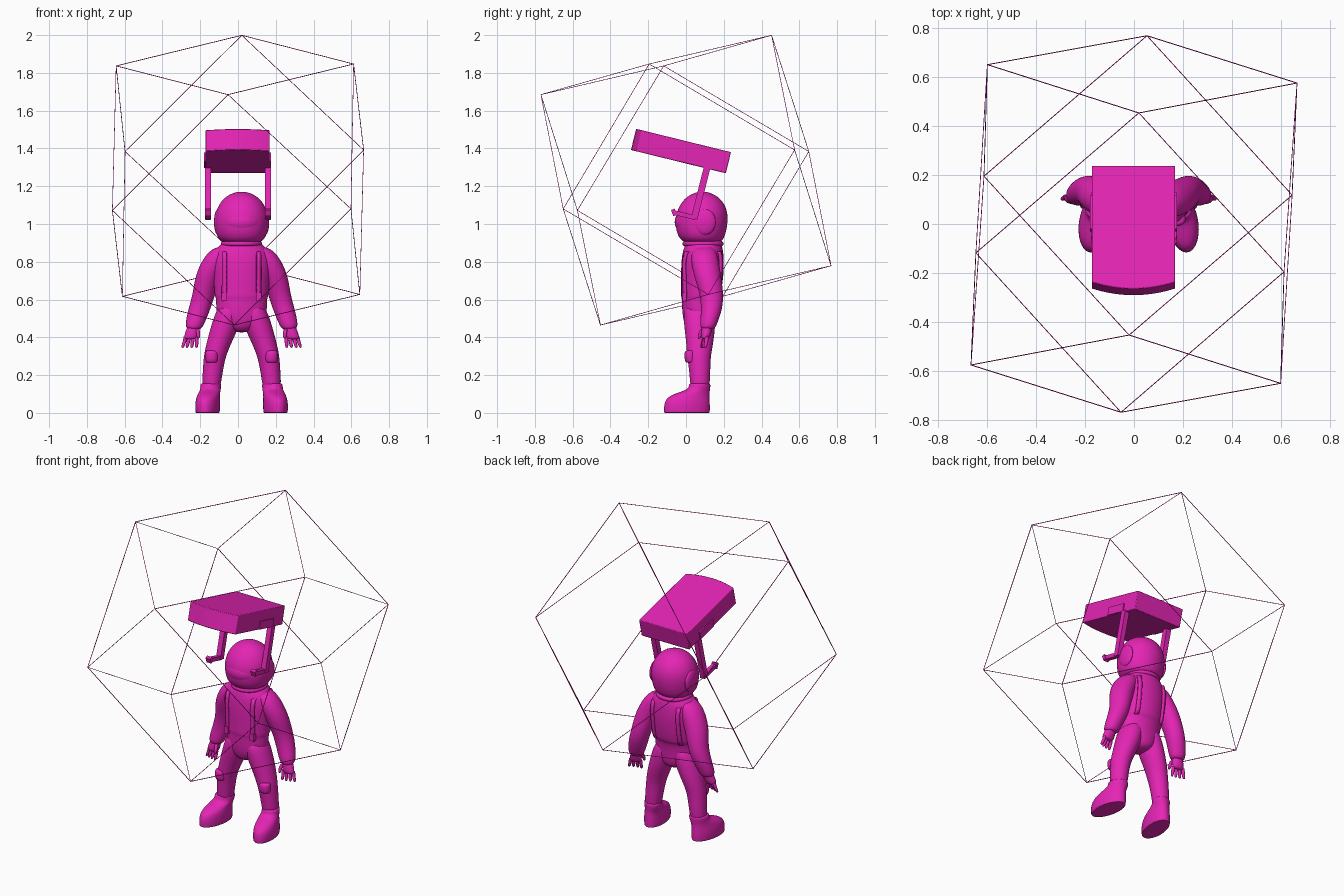
import bpy, bmesh, math
from mathutils import Vector, Matrix

CX = 0.019          # the figure stands slightly off centre
mat = bpy.data.materials.new("magenta")
mat.diffuse_color = (0.78, 0.018, 0.46, 1)


def add(name, bm, smooth=True, angle=40):
    bmesh.ops.recalc_face_normals(bm, faces=bm.faces)
    me = bpy.data.meshes.new(name)
    bm.to_mesh(me)
    bm.free()
    me.materials.append(mat)
    ob = bpy.data.objects.new(name, me)
    bpy.context.collection.objects.link(ob)
    if smooth:
        bpy.ops.object.select_all(action='DESELECT')
        ob.select_set(True)
        bpy.context.view_layer.objects.active = ob
        bpy.ops.object.shade_smooth_by_angle(angle=math.radians(angle))
    return ob


def loft(name, rings, n=16, sub=2):
    """Stack of horizontal ellipses: (x, y, z, rx, ry)."""
    bm = bmesh.new()
    loops = []
    for x, y, z, rx, ry in rings:
        loops.append([bm.verts.new((x + rx * math.cos(t), y + ry * math.sin(t), z))
                      for t in (2 * math.pi * i / n for i in range(n))])
    for a, b in zip(loops, loops[1:]):
        for i in range(n):
            bm.faces.new((a[i], a[(i + 1) % n], b[(i + 1) % n], b[i]))
    bm.faces.new(loops[0])
    bm.faces.new(loops[-1])
    ob = add(name, bm, True, 70)
    m = ob.modifiers.new("smooth", 'SUBSURF')
    m.levels = m.render_levels = sub
    return ob


def ball(name, loc, size, segs=24):
    bm = bmesh.new()
    bmesh.ops.create_uvsphere(bm, u_segments=segs, v_segments=segs // 2, radius=1,
                              matrix=Matrix.Translation(loc) @ Matrix.Diagonal((*size, 1)))
    return add(name, bm)


def beam(bm, a, b, w, h):
    """Box from a to b, w wide and h thick."""
    a, b = Vector(a), Vector(b)
    d = (b - a).normalized()
    side = Vector((1, 0, 0)) if abs(d.x) < 0.9 else Vector((0, 1, 0))
    up = d.cross(side).normalized()
    side = up.cross(d)
    m = Matrix((side * w, up * h, b - a)).transposed().to_4x4()
    m.translation = (a + b) / 2
    bmesh.ops.create_cube(bm, size=1, matrix=m)


# Thin cuboctahedron cage
half = [Vector(p) for p in ((0.02, 0.453, 0.767), (-0.645, -0.118, 0.605), (0.612, -0.195, 0.615),
                            (-0.053, -0.768, 0.453), (-0.598, 0.65, 0.152), (0.665, 0.575, 0.16))]
pts = half + [-p for p in half]
mid = Vector((0, 0, 1.232))
bm = bmesh.new()
for i, p in enumerate(pts):
    for q in pts[i + 1:]:
        if 0.8 < (p - q).length < 1.0:
            beam(bm, p + mid, q + mid, 0.003, 0.003)
add("cage", bm, False)

# Tilted box overhead with a bowed front
tilt = Matrix.Translation((-0.002, -0.028, 1.3865)) @ Matrix.Rotation(math.radians(-13.8), 4, 'X')
bm = bmesh.new()
plan = [(0.17, 0.26), (-0.17, 0.26)]
plan += [(-0.17 + 0.34 * i / 10, -0.257 + 0.028 * (i / 5 - 1) ** 2) for i in range(11)]
lo = [bm.verts.new((x, y, -0.0575)) for x, y in plan]
hi = [bm.verts.new((x, y, 0.0575)) for x, y in plan]
bm.faces.new(lo)
bm.faces.new(hi)
for i in range(len(plan)):
    j = (i + 1) % len(plan)
    bm.faces.new((lo[i], lo[j], hi[j], hi[i]))
bm.transform(tilt)
box = add("overhead_box", bm, True, 30)
bev = box.modifiers.new("edge", 'BEVEL')
bev.width, bev.segments, bev.limit_method = 0.004, 2, 'ANGLE'

# Side brackets, hanging arms and grips of the box
for s, tag in ((-1, "left"), (1, "right")):
    bm = bmesh.new()
    bmesh.ops.create_cube(bm, size=1, matrix=tilt @ Matrix.Translation((s * 0.17, 0.08, -0.03))
                          @ Matrix.Diagonal((0.014, 0.14, 0.05, 1)))
    add(tag + "_bracket", bm, False)
    x = s * 0.159
    bm = bmesh.new()
    beam(bm, (x, 0.112, 1.30), (x, 0.043, 1.028), 0.032, 0.035)
    beam(bm, (x, 0.05, 1.033), (x, -0.06, 1.06), 0.028, 0.024)
    beam(bm, (x, -0.058, 1.045), (x, -0.07, 1.078), 0.034, 0.02)
    add(tag + "_hanging_arm", bm, False)

# Torso and hips
TORSO = [(0.425, 0.035, 0.075, 0.05), (0.455, 0.095, 0.073, 0.078), (0.5, 0.128, 0.07, 0.087),
         (0.55, 0.137, 0.069, 0.091), (0.605, 0.136, 0.073, 0.096), (0.615, 0.143, 0.076, 0.104),
         (0.64, 0.145, 0.08, 0.107), (0.72, 0.152, 0.086, 0.114), (0.8, 0.165, 0.088, 0.115),
         (0.86, 0.145, 0.09, 0.108), (0.893, 0.11, 0.092, 0.097), (0.91, 0.09, 0.092, 0.085)]
loft("torso", [(CX, y, z, rx, ry) for z, rx, y, ry in TORSO], 20)


def surface_y(x, z, s):
    """Depth of the torso surface at offset x and height z."""
    for a, b in zip(TORSO, TORSO[1:]):
        if a[0] <= z <= b[0]:
            t = (z - a[0]) / (b[0] - a[0])
            _, rx, y, ry = (u + (v - u) * t for u, v in zip(a, b))
            return y + s * ry * math.sqrt(max(0.0, 1 - (x / rx) ** 2))


# Neck ring, helmet and visor
loft("neck_ring", [(CX, 0.09, z, r, r) for z, r in
                   ((0.88, 0.09), (0.885, 0.11), (0.905, 0.112), (0.915, 0.09))], 24)
loft("helmet", [(CX, 0.088, 0.9, 0.085, 0.085), (CX, 0.085, 0.91, 0.112, 0.108),
                (CX, 0.082, 0.935, 0.132, 0.125), (CX, 0.081, 0.975, 0.14, 0.137),
                (CX, 0.083, 1.035, 0.144, 0.142), (CX, 0.087, 1.09, 0.13, 0.128),
                (CX, 0.087, 1.135, 0.098, 0.096), (CX, 0.087, 1.16, 0.058, 0.057),
                (CX, 0.087, 1.171, 0.02, 0.02)], 20)
ball("visor", (CX, 0.048, 1.01), (0.118, 0.108, 0.084), 32)

for s, tag in ((-1, "left"), (1, "right")):
    def side(rings):
        return [(CX + s * r[0], *r[1:]) for r in rings]

    ball(tag + "_ear_cup", (CX + s * 0.126, 0.1, 1.01), (0.02, 0.058, 0.068))

    # Arm, cuff and hand
    loft(tag + "_arm", side([(0.09, 0.095, 0.88, 0.03, 0.04), (0.105, 0.095, 0.865, 0.058, 0.062),
                             (0.13, 0.098, 0.82, 0.074, 0.075), (0.175, 0.112, 0.73, 0.072, 0.074),
                             (0.199, 0.137, 0.63, 0.06, 0.064), (0.223, 0.137, 0.55, 0.06, 0.057),
                             (0.247, 0.12, 0.475, 0.052, 0.047), (0.251, 0.116, 0.45, 0.044, 0.04),
                             (0.252, 0.115, 0.44, 0.025, 0.025)]))
    loft(tag + "_hand", side([(0.25, 0.115, 0.475, 0.03, 0.027), (0.257, 0.11, 0.44, 0.038, 0.03),
                              (0.266, 0.104, 0.405, 0.041, 0.026), (0.27, 0.102, 0.388, 0.034, 0.018)]), 12)
    fingers = [(0.237, 0.095, 0.239, 0.082), (0.258, 0.097, 0.264, 0.085),
               (0.279, 0.102, 0.289, 0.092), (0.298, 0.11, 0.312, 0.102)]
    for i, (x0, y0, x1, y1) in enumerate(fingers):
        loft(f"{tag}_finger_{i}", side([(x0, y0, 0.41, 0.011, 0.012), (x0, y0, 0.385, 0.011, 0.012),
                                        (x1, y1, 0.352, 0.01, 0.01), (x1, y1, 0.344, 0.005, 0.005)]), 8, 1)
    loft(tag + "_thumb", side([(0.235, 0.09, 0.45, 0.012, 0.013), (0.228, 0.075, 0.42, 0.012, 0.013),
                               (0.229, 0.068, 0.39, 0.008, 0.008)]), 8, 1)

    # Leg, knee pad and boot
    loft(tag + "_leg", side([(0.06, 0.07, 0.58, 0.05, 0.07), (0.068, 0.07, 0.53, 0.073, 0.087),
                             (0.09, 0.073, 0.45, 0.076, 0.083), (0.12, 0.073, 0.37, 0.067, 0.073),
                             (0.142, 0.068, 0.3, 0.06, 0.064), (0.15, 0.072, 0.24, 0.055, 0.058),
                             (0.158, 0.074, 0.17, 0.052, 0.054), (0.162, 0.074, 0.11, 0.045, 0.048)]))
    loft(tag + "_knee_pad", side([(0.158, 0.025, 0.265, 0.026, 0.02), (0.158, 0.022, 0.27, 0.035, 0.03),
                                  (0.158, 0.02, 0.325, 0.037, 0.032), (0.158, 0.025, 0.331, 0.026, 0.02)]), 12)
    boot = loft(tag + "_boot", side([(0.172, 0.005, 0.0, 0.052, 0.11), (0.172, 0.005, 0.0, 0.061, 0.121),
                                     (0.172, 0.005, 0.004, 0.064, 0.123), (0.172, 0.005, 0.05, 0.066, 0.123),
                                     (0.17, 0.013, 0.085, 0.061, 0.113), (0.167, 0.042, 0.108, 0.057, 0.084),
                                     (0.164, 0.07, 0.125, 0.054, 0.058), (0.163, 0.073, 0.15, 0.056, 0.058),
                                     (0.163, 0.073, 0.158, 0.05, 0.052)]), 20)
    for v in boot.data.vertices:      # toes turned outward
        v.co.x += s * 0.12 * (0.07 - v.co.y)

    # Shoulder strap following the torso, with a buckle
    heights = [0.61 + 0.03 * i for i in range(9)]
    path = [(z, -1) for z in heights] + [(z, 1) for z in reversed(heights)]
    bm = bmesh.new()
    rows = []
    for z, f in path:
        rows.append([bm.verts.new((CX + s * x, surface_y(x, z, f) + f * 0.004, z)) for x in (0.08, 0.102)])
    for a, b in zip(rows, rows[1:]):
        bm.faces.new((a[0], a[1], b[1], b[0]))
    strap = add(tag + "_strap", bm)
    sol = strap.modifiers.new("thickness", 'SOLIDIFY')
    sol.thickness, sol.offset = 0.012, 0
    bm = bmesh.new()
    bmesh.ops.create_cube(bm, size=1, matrix=Matrix.Translation(
        (CX + s * 0.091, surface_y(0.091, 0.615, -1) - 0.004, 0.615)) @ Matrix.Diagonal((0.03, 0.022, 0.045, 1)))
    add(tag + "_buckle", bm, False)
